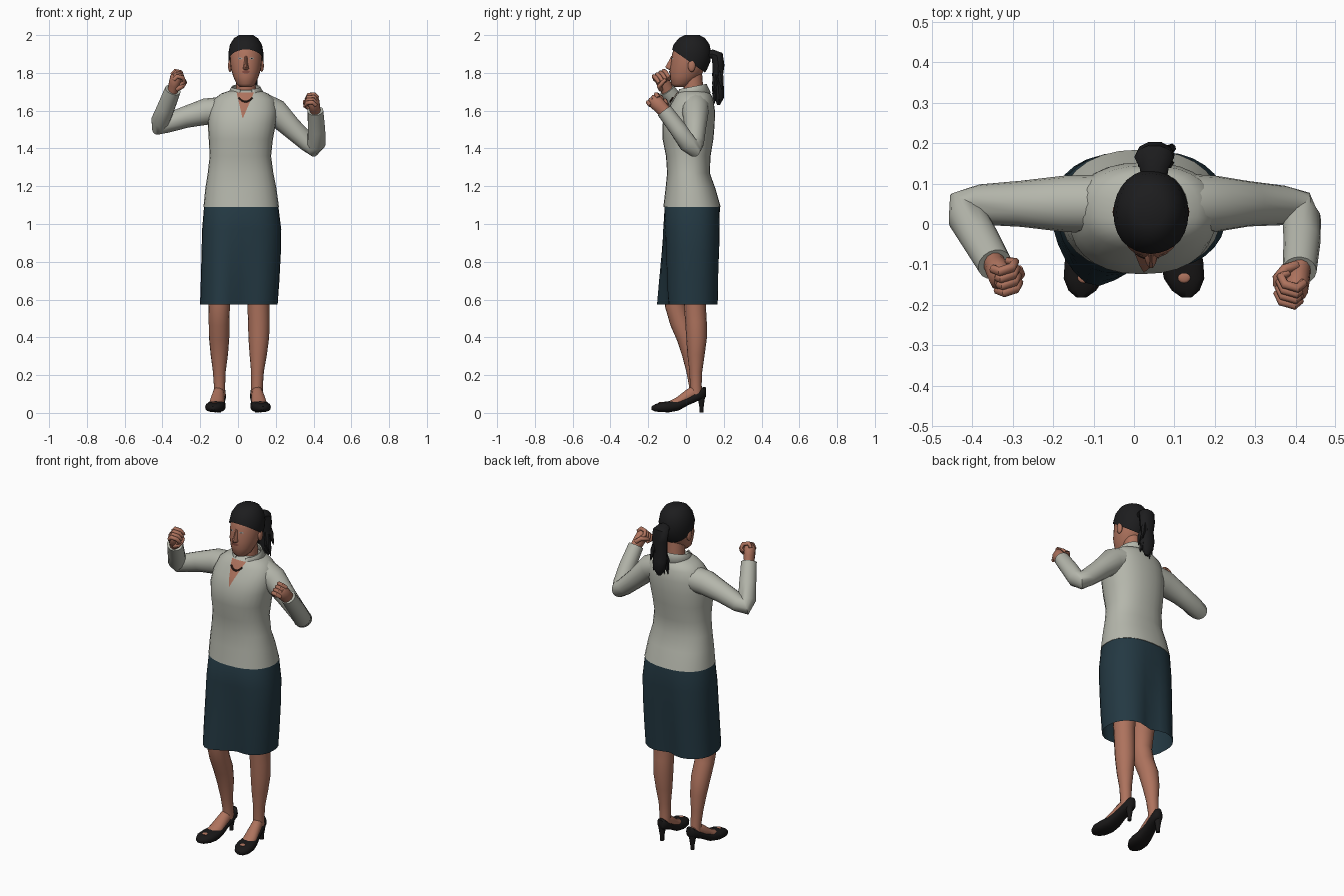
import bpy, bmesh, math, random
from mathutils import Vector, Matrix
from mathutils.bvhtree import BVHTree

random.seed(4)
if "Cube" in bpy.data.objects:
    bpy.data.objects.remove(bpy.data.objects["Cube"])
parts = []


def material(name, r, g, b):
    m = bpy.data.materials.new(name)
    m.use_nodes = True
    m.diffuse_color = (r, g, b, 1)
    m.node_tree.nodes["Principled BSDF"].inputs["Base Color"].default_value = (r, g, b, 1)
    return m


skin = material("skin", .42, .17, .11)
shirt = material("shirt grey", .46, .47, .41)
navy = material("skirt navy", .017, .04, .055)
black = material("hair black", .012, .012, .013)
leather = material("shoe black", .01, .009, .009)
lip = material("lip red", .24, .075, .055)
eye_grey = material("eye grey", .36, .32, .29)
bead = material("necklace brown", .05, .025, .018)


def finish(name, bm, mat):
    bmesh.ops.recalc_face_normals(bm, faces=bm.faces)
    me = bpy.data.meshes.new(name)
    bm.to_mesh(me)
    bm.free()
    me.materials.append(mat)
    ob = bpy.data.objects.new(name, me)
    bpy.context.collection.objects.link(ob)
    parts.append(ob)
    return ob


def loft(name, rings, mat, n=20, power=1.0, caps=True, edit=None):
    """Skin over rings given as (centre, half axis u, half axis v)."""
    bm = bmesh.new()
    soft = lambda t: math.copysign(abs(t) ** power, t)
    rows = []
    for c, u, v in rings:
        angles = [2 * math.pi * i / n for i in range(n)]
        rows.append([bm.verts.new(c + u * soft(math.cos(a)) + v * soft(math.sin(a))) for a in angles])
    for a, b in zip(rows, rows[1:]):
        for i in range(n):
            j = (i + 1) % n
            bm.faces.new((a[i], a[j], b[j], b[i]))
    if caps:
        bm.faces.new(rows[0])
        bm.faces.new(rows[-1])
    if edit:
        edit(bm)
    return finish(name, bm, mat)


def level(x0, x1, y0, y1, z):
    """Horizontal ring from its extents."""
    return (Vector(((x0 + x1) / 2, (y0 + y1) / 2, z)),
            Vector(((x1 - x0) / 2, 0, 0)), Vector((0, (y1 - y0) / 2, 0)))


def tube(name, pts, mat, n=12, wide=1.0, start=(1, 0, 0)):
    """Tapered tube through (x, y, z, radius) points."""
    p = [Vector(q[:3]) for q in pts]
    u, rings = Vector(start), []
    for i, q in enumerate(pts):
        t = (p[min(i + 1, len(p) - 1)] - p[max(i - 1, 0)]).normalized()
        u = (u - t * u.dot(t)).normalized()
        rings.append((p[i], u * q[3] * wide, t.cross(u) * q[3]))
    return loft(name, rings, mat, n)


def ball(name, centre, size, mat):
    bm = bmesh.new()
    bmesh.ops.create_uvsphere(bm, u_segments=12, v_segments=8, radius=1,
                              matrix=Matrix.Translation(centre) @ Matrix.Diagonal((*size, 1)))
    return finish(name, bm, mat)


def surface(ob):
    me = ob.data
    return BVHTree.FromPolygons([v.co for v in me.vertices], [list(f.vertices) for f in me.polygons])


def front_point(tree, x, z, gap):
    hit = tree.ray_cast(Vector((x, -1, z)), Vector((0, 1, 0)))[0]
    return Vector((x, (hit.y if hit else 0) - gap, z))


def plate(name, tree, rows, mat, gap=.004, cols=8):
    """Thin patch laid on a front surface; rows are (z, x0, x1)."""
    bm = bmesh.new()
    grid = [[bm.verts.new(front_point(tree, a + (b - a) * i / cols, z, gap)) for i in range(cols + 1)]
            for z, a, b in rows]
    for a, b in zip(grid, grid[1:]):
        for i in range(cols):
            bm.faces.new((a[i], a[i + 1], b[i + 1], b[i]))
    return finish(name, bm, mat)


# Blouse body
torso = loft("blouse", [level(*r) for r in (
    (-.183, .217, -.12, .184, 1.09), (-.173, .203, -.108, .155, 1.19), (-.16, .187, -.1, .126, 1.27),
    (-.15, .175, -.106, .13, 1.36), (-.155, .185, -.124, .145, 1.45), (-.16, .2, -.124, .152, 1.53),
    (-.152, .208, -.1, .153, 1.6), (-.128, .195, -.066, .145, 1.66), (-.09, .16, -.048, .13, 1.69),
    (-.03, .11, -.025, .1, 1.71))], shirt, 28, .88)
chest = surface(torso)


# Skirt, pushed forward over the right thigh and folded between the legs
def drape(bm):
    for v in bm.verts:
        drop = (1.1 - v.co.z) / .52
        hump = lambda x, w: math.exp(-((v.co.x - x) / w) ** 2)
        if v.co.y < 0:
            v.co.y += drop * (.022 * hump(.05, .05) - .055 * hump(-.11, .08))
        else:
            v.co.y -= drop * .035 * hump(.01, .06)


loft("skirt", [level(*r) for r in (
    (-.17, .205, -.1, .172, 1.12), (-.18, .214, -.115, .18, 1.09), (-.19, .229, -.118, .184, .97),
    (-.193, .227, -.116, .184, .85), (-.197, .219, -.115, .182, .7), (-.201, .21, -.112, .18, .575))],
    navy, 32, .85, False, drape)

# Sleeves
tube("right_sleeve", [(-.09, .05, 1.6, .072), (-.17, .05, 1.595, .07), (-.28, .05, 1.565, .057),
                      (-.38, .048, 1.532, .05), (-.419, .04, 1.52, .049), (-.412, .015, 1.545, .049),
                      (-.382, -.035, 1.615, .047), (-.345, -.1, 1.71, .043)], shirt, 16, start=(0, 1, 0))
tube("left_sleeve", [(.13, .05, 1.62, .074), (.2, .05, 1.592, .07), (.285, .05, 1.507, .056),
                     (.37, .046, 1.43, .049), (.406, .038, 1.404, .049), (.415, .012, 1.422, .048),
                     (.416, -.04, 1.5, .046), (.41, -.115, 1.6, .042)], shirt, 16, start=(0, 1, 0))


# Fists: palm block, curled fingers and a thumb
def fist(side, wrist, along, palm):
    z = Vector(along).normalized()
    y = Vector(palm)
    y = (y - z * y.dot(z)).normalized()
    frame = Matrix.Translation(wrist) @ Matrix((y.cross(z), y, z)).transposed().to_4x4()
    spot = lambda a, b, c, r: (*(frame @ Vector((a, b, c))), r)
    tube(side + "_palm", [spot(0, 0, -.03, .028), spot(0, 0, .01, .028), spot(0, 0, .035, .03),
                          spot(0, 0, .075, .031), spot(0, .002, .088, .024)],
         skin, 12, 1.25, frame.to_3x3().col[0])
    for i in range(4):
        x = .03 - .02 * i
        tube(side + "_finger", [spot(x, -.016, .075, .011), spot(x, -.004, .098, .012),
                                spot(x, .028, .094, .012), spot(x, .042, .07, .011),
                                spot(x, .026, .052, .009)], skin, 8)
    tube(side + "_thumb", [spot(.03, .01, .02, .013), spot(.036, .035, .045, .013),
                           spot(.012, .052, .06, .011), spot(-.008, .05, .064, .008)], skin, 8)


fist("right", (-.345, -.1, 1.71), (.2, -.4, .8), (1, .2, 0))
fist("left", (.41, -.112, 1.595), (-.12, -.62, .65), (-1, .1, .1))

# Neck, open neckline and necklace
tube("neck", [(.042, .045, 1.62, .056), (.042, .04, 1.69, .053), (.042, .035, 1.8, .05)], skin, 16)
plate("neckline", chest, [(1.56 + .015 * i, .024 + .012 * i / 9 - .0048 * i, .026 + .015 * i / 9 + .0048 * i)
                          for i in range(10)], skin, .006)
tube("necklace", [(*front_point(chest, .04 + .007 * i, 1.648 + .0008 * i * i, .011), .005)
                  for i in range(-5, 6)], bead, 6, start=(0, 1, 0))

# Turned-down collar, open at the front
bm = bmesh.new()
strip = []
for i in range(25):
    a = math.radians(24 + 312 * i / 24)
    f = (1 + math.cos(a)) / 2
    side = Vector((math.sin(a), -math.cos(a), 0))
    strip.append([bm.verts.new(Vector((.042, .033, z)) + side * r) for r, z in (
        (.072, 1.69 - .02 * f), (.07, 1.738 - .03 * f), (.076, 1.742 - .03 * f), (.098, 1.695 - .052 * f ** 3))])
for a, b in zip(strip, strip[1:]):
    for j in range(3):
        bm.faces.new((a[j], a[j + 1], b[j + 1], b[j]))
collar = finish("collar", bm, shirt)
collar.modifiers.new("thickness", "SOLIDIFY").thickness = .005

# Head and hair cap
skull = [(.03, -.062, 0, 1.724), (.05, -.078, .03, 1.742), (.067, -.084, .075, 1.78), (.079, -.086, .1, 1.82),
         (.084, -.079, .117, 1.86), (.085, -.074, .122, 1.9), (.077, -.06, .113, 1.94),
         (.056, -.033, .09, 1.97), (.03, 0, .06, 1.985)]
head = loft("head", [level(.042 - w, .042 + w, a, b, z) for w, a, b, z in skull], skin, 24)


def hairline(bm):
    bmesh.ops.bisect_plane(bm, geom=bm.verts[:] + bm.edges[:] + bm.faces[:], plane_co=(0, -.065, 1.918),
                           plane_no=(0, .7, 1), clear_inner=True)


loft("hair", [level(.042 - w - .008, .042 + w + .008, a - .006, b + .012, z + max(0, z - 1.87) * .13)
              for w, a, b, z in skull], black, 28, edit=hairline)

# Face details
face = surface(head)
loft("nose", [level(.042 - w, .042 + w, a, -.05, z) for w, a, z in (
    (.01, -.09, 1.816), (.017, -.104, 1.822), (.014, -.111, 1.832), (.01, -.097, 1.855),
    (.008, -.078, 1.89))], skin, 10)
plate("mouth", face, [(1.798, .032, .052), (1.802, .023, .061), (1.807, .02, .064), (1.812, .03, .054)], lip)
for side, s in (("right", -1), ("left", 1)):
    x = .042 + s * .031
    plate(side + "_eye", face, [(1.872, x - .006, x + .006), (1.876, x - .014, x + .014),
                                (1.881, x - .007, x + .007)], eye_grey)
    plate(side + "_pupil", face, [(1.873, x - .003, x + .003), (1.88, x - .003, x + .003)], black, .006, 2)
    ball(side + "_ear", (.042 + s * .084, .03, 1.838), (.011, .02, .033), skin)

# Ponytail with loose strands
tube("ponytail", [(.05, .1, 1.895, .02), (.05, .14, 1.9, .025), (.05, .165, 1.89, .034), (.052, .172, 1.84, .033),
                  (.05, .168, 1.78, .028), (.05, .172, 1.72, .03), (.055, .176, 1.67, .026),
                  (.055, .172, 1.63, .008)], black, 10, 1.45)
for i in range(12):
    dx, dy, z = random.uniform(-.045, .045), random.uniform(-.025, .022), random.uniform(1.72, 1.86)
    tube("hair_strand", [(.052 + dx * .6, .17 + dy * .6, z, .012), (.052 + dx, .172 + dy, z - .06, .014),
                         (.052 + dx * 1.25, .175 + dy * 1.3, z - .115, .002)], black, 5)

# Legs
tube("right_leg", [(-.08, 0, .95, .085), (-.098, -.05, .66, .064), (-.1, -.055, .57, .057), (-.1, -.03, .48, .055),
                   (-.1, .004, .4, .054), (-.099, .025, .31, .046), (-.099, .036, .22, .034),
                   (-.098, .045, .15, .03), (-.098, .05, .08, .031)], skin, 16)
tube("left_leg", [(.1, .04, .95, .085), (.108, .046, .66, .064), (.108, .047, .57, .058), (.11, .053, .48, .057),
                  (.11, .056, .4, .055), (.107, .053, .31, .046), (.103, .052, .22, .034),
                  (.101, .052, .15, .031), (.1, .055, .08, .031)], skin, 16)


# Feet and heeled shoes, toes turned slightly outward
def lengthwise(x, s, rows):
    return [(Vector((x + s * (.05 - y) * .13, y, (lo + hi) / 2)), Vector((w, 0, 0)),
             Vector((0, 0, (hi - lo) / 2))) for y, lo, hi, w in rows]


for side, s in (("right", -1), ("left", 1)):
    x = s * .1
    loft(side + "_foot", lengthwise(x, s, [(.08, .07, .13, .024), (.04, .06, .148, .03), (0, .04, .122, .034),
                                           (-.05, .02, .083, .04), (-.1, .015, .056, .04)]), skin, 14)
    loft(side + "_shoe", lengthwise(x, s, [(.106, .085, .135, .014), (.092, .072, .138, .029),
                                           (.06, .062, .112, .036), (.01, .04, .085, .037),
                                           (-.04, .012, .068, .045), (-.09, .003, .062, .053),
                                           (-.135, .004, .056, .05), (-.165, .008, .045, .034),
                                           (-.182, .016, .034, .012)]), leather, 16, .8)
    loft(side + "_heel", [level(x - w, x + w, a, b, z) for w, a, b, z in (
        (.011, .07, .092, .002), (.012, .07, .094, .03), (.024, .058, .104, .1))], leather, 10)
    ball(side + "_shoe_trim", (x + s * .024, -.132, .054), (.016, .014, .005), skin)

# Smooth shading with crisp edges
bpy.ops.object.select_all(action="DESELECT")
for ob in parts:
    ob.select_set(True)
bpy.context.view_layer.objects.active = parts[0]
bpy.ops.object.shade_smooth_by_angle(angle=math.radians(50))
